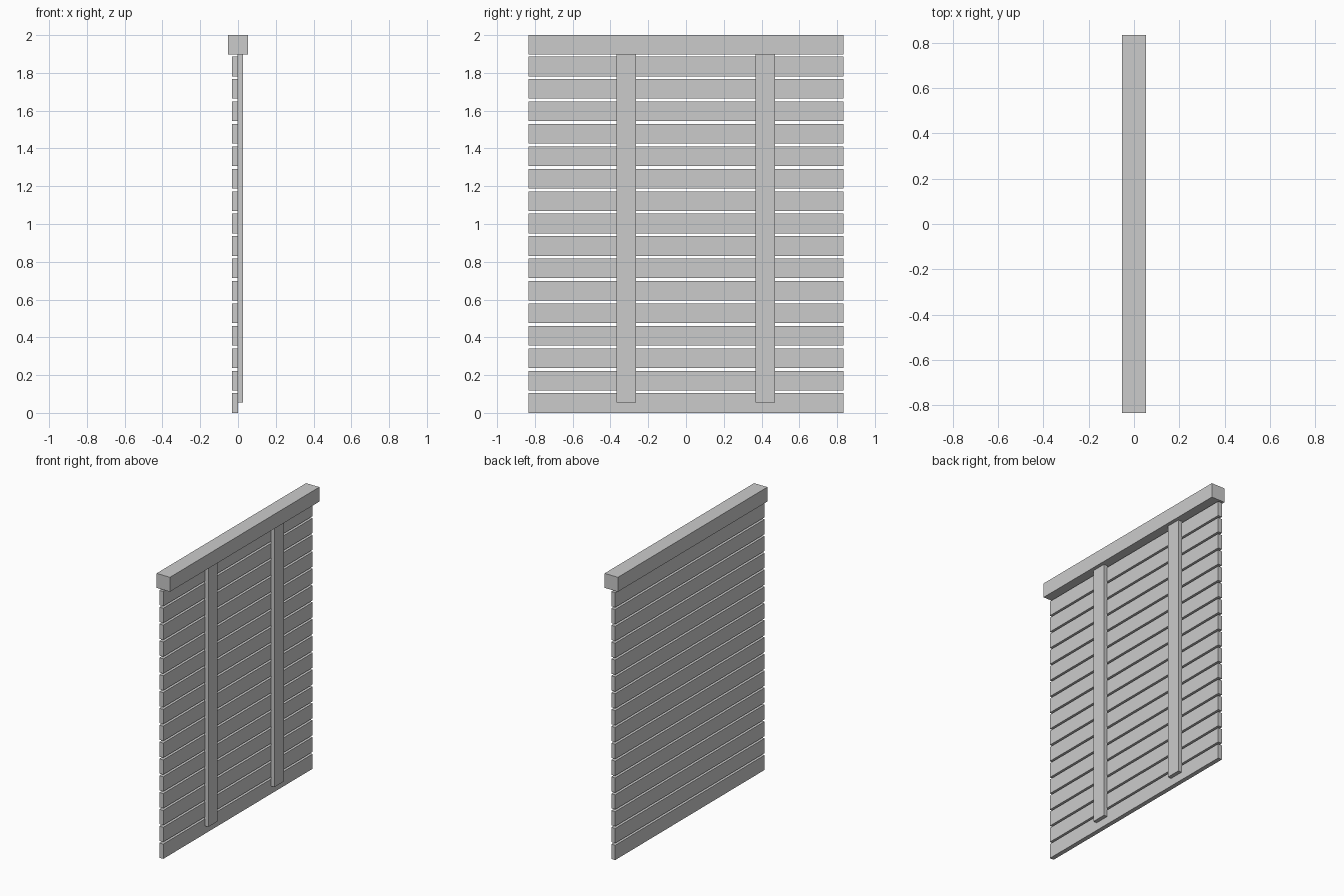
import bpy

if "Cube" in bpy.data.objects:
    bpy.data.objects.remove(bpy.data.objects["Cube"])

def box(name, x, y, z):
    """Axis-aligned box from (min, max) ranges."""
    bpy.ops.mesh.primitive_cube_add(size=1, location=[sum(r) / 2 for r in (x, y, z)])
    ob = bpy.context.object
    ob.name = name
    ob.scale = [r[1] - r[0] for r in (x, y, z)]
    bpy.ops.object.transform_apply(location=False, rotation=False, scale=True)
    return ob

HALF = 0.833      # half width of the blind
SLAT_H = 0.104
PITCH = 0.1188

# Head rail
box("head_rail", (-0.052, 0.052), (-HALF, HALF), (1.898, 2.0))

# Horizontal slats
for i in range(16):
    z = i * PITCH
    box(f"slat_{i + 1}", (-0.031, 0.0), (-HALF, HALF), (z, z + SLAT_H))

# Vertical tapes holding the slats
for i, y in enumerate((-0.317, 0.42)):
    box(f"vertical_tape_{i + 1}", (-0.002, 0.027), (y - 0.052, y + 0.052), (0.055, 1.9))
